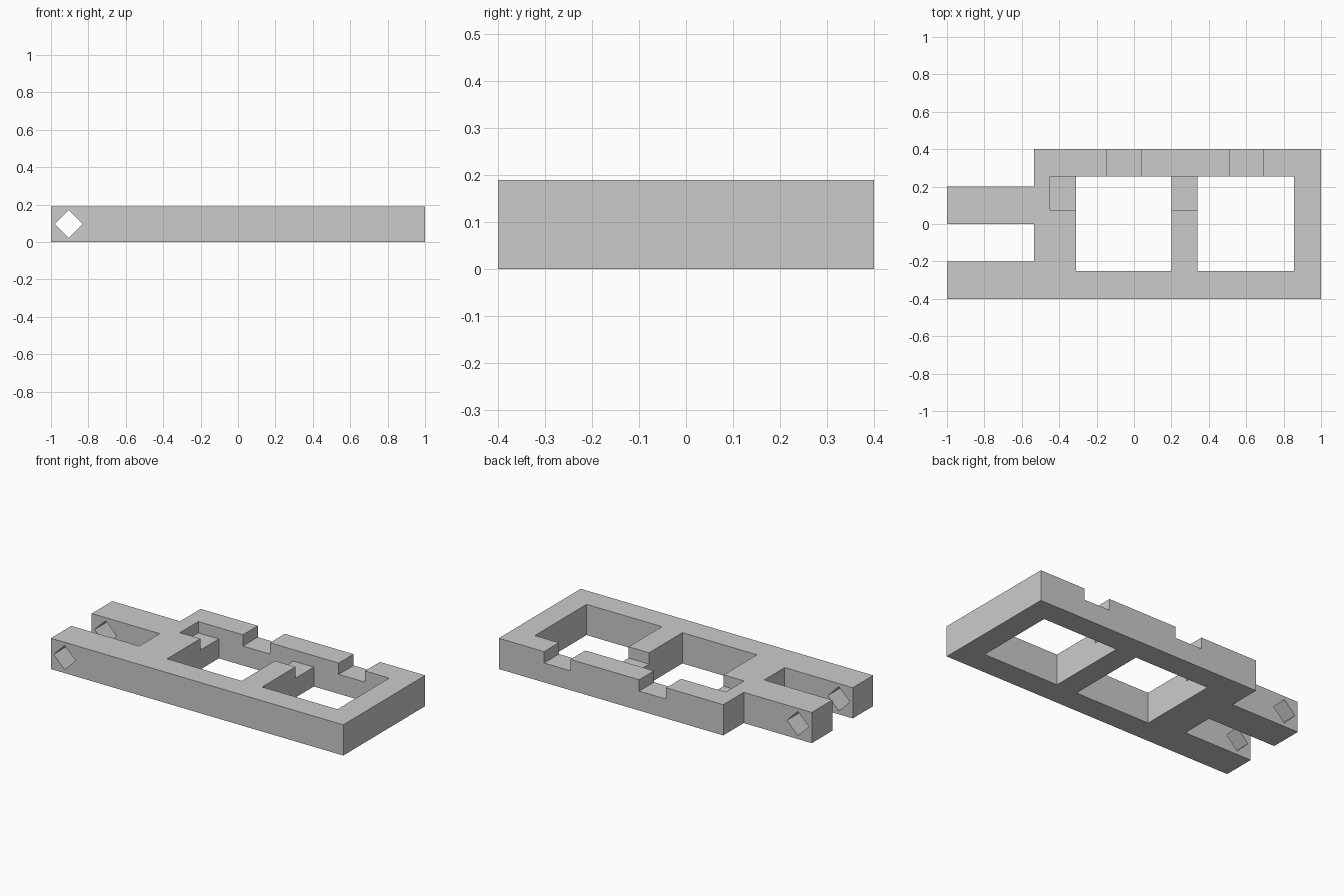
import bpy
import bmesh
from math import radians
from mathutils import Matrix, Vector

if "Cube" in bpy.data.objects:
    bpy.data.objects.remove(bpy.data.objects["Cube"], do_unlink=True)

HEIGHT = 0.19
NOTCH_FLOOR = 0.12
RAIL_INNER = 0.255

grey = bpy.data.materials.new("light_grey")
grey.use_nodes = True
grey.diffuse_color = (0.6, 0.6, 0.6, 1)
grey.node_tree.nodes["Principled BSDF"].inputs["Base Color"].default_value = (0.6, 0.6, 0.6, 1)


def add_object(name, bm):
    bmesh.ops.recalc_face_normals(bm, faces=bm.faces)
    mesh = bpy.data.meshes.new(name)
    bm.to_mesh(mesh)
    bm.free()
    mesh.materials.append(grey)
    obj = bpy.data.objects.new(name, mesh)
    bpy.context.collection.objects.link(obj)
    return obj


def box(name, x, y, z, turn=0):
    """Box spanning the given ranges, turned about the y axis through its centre."""
    centre = Vector([sum(r) / 2 for r in (x, y, z)])
    size = [r[1] - r[0] for r in (x, y, z)]
    bm = bmesh.new()
    bmesh.ops.create_cube(bm, size=1, matrix=Matrix.Translation(centre)
                          @ Matrix.Rotation(radians(turn), 4, "Y")
                          @ Matrix.Diagonal((*size, 1)))
    return add_object(name, bm)


def cut(target, cutter):
    cutter.hide_render = True
    mod = target.modifiers.new("cut", "BOOLEAN")
    mod.operation = "DIFFERENCE"
    mod.solver = "EXACT"
    mod.object = cutter
    bpy.context.view_layer.objects.active = target
    bpy.ops.object.modifier_apply(modifier=mod.name)
    bpy.data.objects.remove(cutter, do_unlink=True)


# Forked frame outline, extruded upward
outline = [(-1, -0.4), (1, -0.4), (1, 0.4), (-0.535, 0.4), (-0.535, 0.2),
           (-1, 0.2), (-1, 0), (-0.535, 0), (-0.535, -0.2), (-1, -0.2)]
bm = bmesh.new()
base = bm.faces.new([bm.verts.new((x, y, 0)) for x, y in outline])
top = bmesh.ops.extrude_face_region(bm, geom=[base])["geom"]
bmesh.ops.translate(bm, vec=(0, 0, HEIGHT),
                    verts=[v for v in top if isinstance(v, bmesh.types.BMVert)])
frame = add_object("forked_frame", bm)

# Two window openings
for x in ((-0.31, 0.2), (0.34, 0.855)):
    cut(frame, box("window_cutter", x, (-0.25, RAIL_INNER), (-0.1, 0.3)))

# Notches across the back rail
for x in ((-0.145, 0.04), (0.51, 0.69)):
    cut(frame, box("rail_notch_cutter", x, (0.2, 0.5), (NOTCH_FLOOR, 0.3)))

# Notches in the crossbars, beside the back rail
for x in ((-0.45, -0.25), (0.15, 0.4)):
    cut(frame, box("bar_notch_cutter", x, (0.075, RAIL_INNER), (NOTCH_FLOOR, 0.3)))

# Square pin hole on edge through both prongs
side = 0.053
cut(frame, box("pin_hole_cutter", (-0.905 - side, -0.905 + side), (-0.5, 0.5),
               (0.096 - side, 0.096 + side), turn=45))
